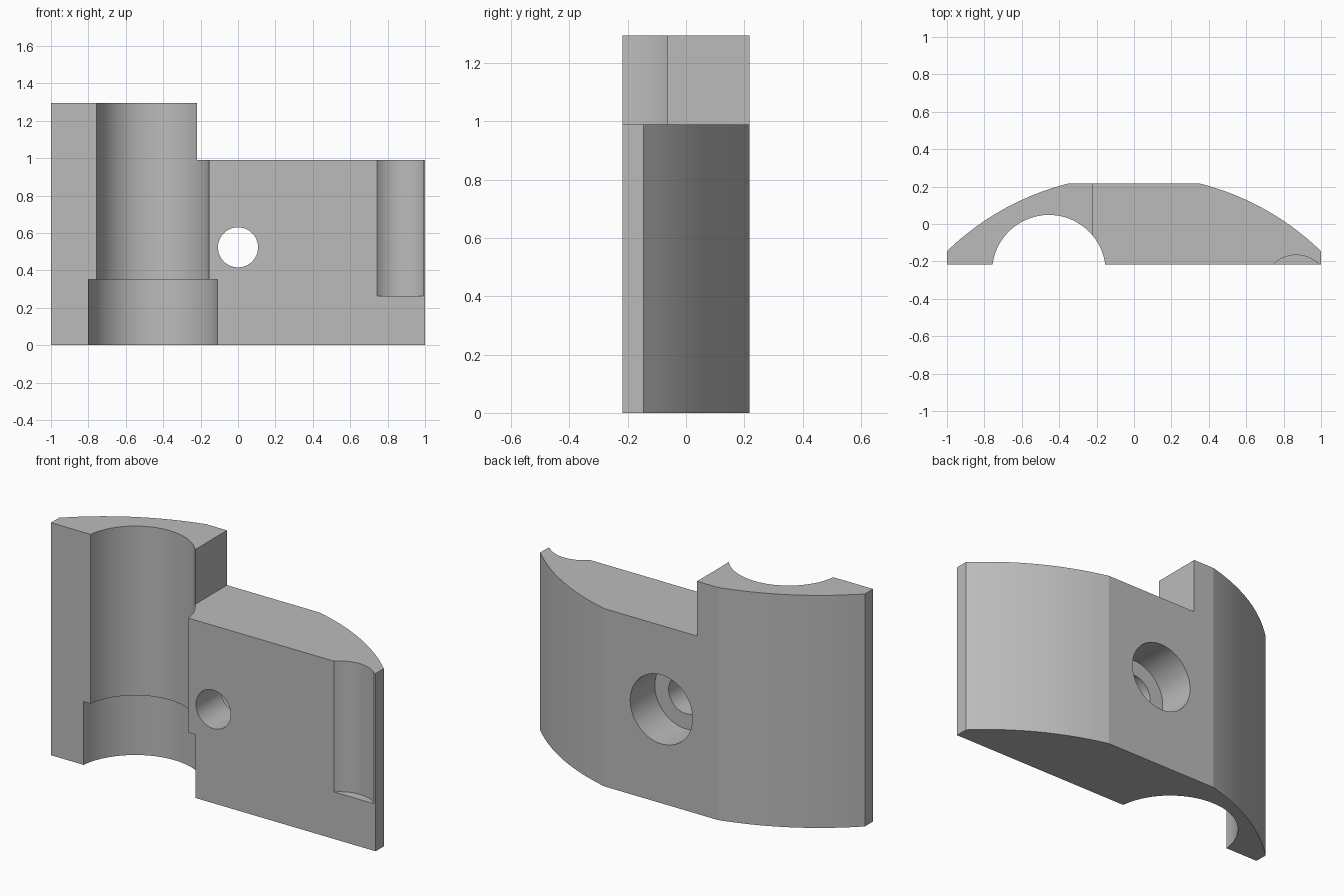
import bpy, bmesh, math
from mathutils import Matrix

default = bpy.data.objects.get("Cube")
if default:
    bpy.data.objects.remove(default, do_unlink=True)

FRONT, BACK = -0.217, 0.217
STEP_Z, TOP_Z = 0.99, 1.295

grey = bpy.data.materials.new("plain grey")
grey.use_nodes = True
grey.diffuse_color = (0.5, 0.5, 0.5, 1)
grey.node_tree.nodes["Principled BSDF"].inputs["Base Color"].default_value = (0.5, 0.5, 0.5, 1)


def new_object(name, bm):
    bmesh.ops.recalc_face_normals(bm, faces=bm.faces)
    mesh = bpy.data.meshes.new(name)
    bm.to_mesh(mesh)
    bm.free()
    mesh.materials.append(grey)
    obj = bpy.data.objects.new(name, mesh)
    bpy.context.collection.objects.link(obj)
    return obj


def extrude_profile(name, points, height):
    bm = bmesh.new()
    base = bm.faces.new([bm.verts.new((x, y, 0)) for x, y in points])
    top = bmesh.ops.extrude_face_region(bm, geom=[base])
    verts = [v for v in top["geom"] if isinstance(v, bmesh.types.BMVert)]
    bmesh.ops.translate(bm, verts=verts, vec=(0, 0, height))
    return new_object(name, bm)


def cylinder(name, radius, centre, low, high, along_y=False):
    bm = bmesh.new()
    bmesh.ops.create_cone(bm, cap_ends=True, segments=72, radius1=radius,
                          radius2=radius, depth=high - low)
    mid = (low + high) / 2
    if along_y:
        bm.transform(Matrix.Rotation(math.pi / 2, 4, "X"))
        bm.transform(Matrix.Translation((centre[0], mid, centre[1])))
    else:
        bm.transform(Matrix.Translation((centre[0], centre[1], mid)))
    return new_object(name, bm)


def box(name, low, high):
    bm = bmesh.new()
    bmesh.ops.create_cube(bm, size=1)
    size = [b - a for a, b in zip(low, high)]
    mid = [(a + b) / 2 for a, b in zip(low, high)]
    bm.transform(Matrix.Translation(mid) @ Matrix.Diagonal((*size, 1)))
    return new_object(name, bm)


def cut(target, cutter):
    cutter.hide_render = True
    mod = target.modifiers.new(cutter.name, "BOOLEAN")
    mod.operation = "DIFFERENCE"
    mod.solver = "EXACT"
    mod.object = cutter
    bpy.context.view_layer.objects.active = target
    bpy.ops.object.modifier_apply(modifier=mod.name)
    bpy.data.objects.remove(cutter, do_unlink=True)


# Body: flat front, round back with a flat in the middle
RADIUS, CENTRE_Y, STEPS = 1.436, -1.176, 14
start, end = math.asin(0.35 / RADIUS), math.asin(1 / RADIUS)
angles = [start + (end - start) * i / STEPS for i in range(STEPS + 1)]
arc = [(RADIUS * math.sin(a), CENTRE_Y + RADIUS * math.cos(a)) for a in angles]
arc[0] = (arc[0][0], BACK)
side = arc + [(1, FRONT)]
profile = side + [(-x, y) for x, y in reversed(side)]
body = extrude_profile("clamp_body", profile, TOP_Z)

# Lowered left part
cut(body, box("step_cutter", (-0.22, -1, STEP_Z), (2, 1, 2)))

# Large half bore with a wider recess at the bottom
cut(body, cylinder("bore_cutter", 0.3035, (-0.455, -0.255), -0.5, 2))
cut(body, cylinder("recess_cutter", 0.347, (-0.455, -0.255), -0.5, 0.352))

# Shallow groove near the left end
cut(body, cylinder("groove_cutter", 0.175, (0.867, -0.341), 0.262, 2))

# Screw hole, counterbored from the back
cut(body, cylinder("hole_cutter", 0.107, (0, 0.523), -1, 1, along_y=True))
cut(body, cylinder("counterbore_cutter", 0.192, (0, 0.523), 0, 1, along_y=True))

# Smooth curved walls, crisp edges
bpy.ops.object.select_all(action="DESELECT")
body.select_set(True)
bpy.context.view_layer.objects.active = body
bpy.ops.object.shade_smooth_by_angle(angle=math.radians(8))
